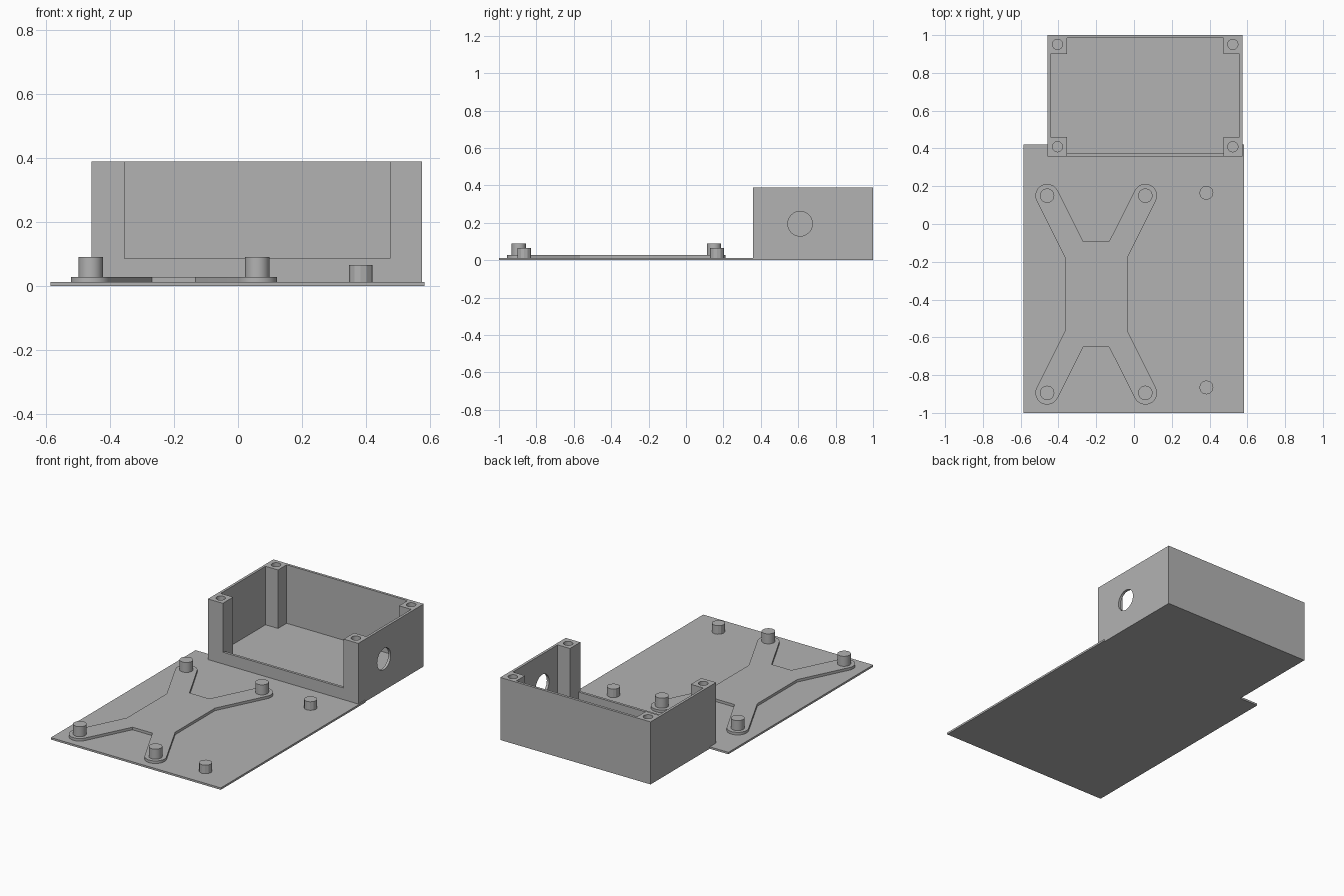
import bpy
import bmesh
import math
from mathutils import Vector

if "Cube" in bpy.data.objects:
    bpy.data.objects.remove(bpy.data.objects["Cube"])

GREY = (0.45, 0.45, 0.45, 1)
grey = bpy.data.materials.new("plain grey")
grey.use_nodes = True
grey.diffuse_color = GREY
grey.node_tree.nodes["Principled BSDF"].inputs["Base Color"].default_value = GREY


def prism(name, outline, z0, z1):
    """Extrude a counter-clockwise outline from z0 to z1."""
    bm = bmesh.new()
    face = bm.faces.new([bm.verts.new((x, y, z0)) for x, y in outline])
    top = bmesh.ops.extrude_face_region(bm, geom=[face])
    verts = [v for v in top["geom"] if isinstance(v, bmesh.types.BMVert)]
    bmesh.ops.translate(bm, verts=verts, vec=(0, 0, z1 - z0))
    bmesh.ops.recalc_face_normals(bm, faces=bm.faces)
    mesh = bpy.data.meshes.new(name)
    bm.to_mesh(mesh)
    bm.free()
    mesh.materials.append(grey)
    obj = bpy.data.objects.new(name, mesh)
    bpy.context.collection.objects.link(obj)
    return obj


def block(name, x0, x1, y0, y1, z0, z1):
    return prism(name, [(x0, y0), (x1, y0), (x1, y1), (x0, y1)], z0, z1)


def arc(x, y, r, start, end, steps):
    return [(x + r * math.cos(start + (end - start) * i / steps),
             y + r * math.sin(start + (end - start) * i / steps))
            for i in range(steps + 1)]


def cylinder(name, x, y, r, z0, z1, sides=32):
    return prism(name, arc(x, y, r, 0, math.tau, sides)[:-1], z0, z1)


def select(obj):
    bpy.ops.object.select_all(action='DESELECT')
    obj.select_set(True)
    bpy.context.view_layer.objects.active = obj


def smooth(obj):
    select(obj)
    bpy.ops.object.shade_smooth_by_angle(angle=math.radians(25))


def cut(obj, cutter):
    mod = obj.modifiers.new("cut", 'BOOLEAN')
    mod.operation = 'DIFFERENCE'
    mod.solver = 'EXACT'
    mod.object = cutter
    select(obj)
    bpy.ops.object.modifier_apply(modifier=mod.name)
    bpy.data.objects.remove(cutter)


# Base plate
block("base_plate", -0.585, 0.582, -1, 0.42, 0, 0.012)

# X-shaped bracket: one quarter outline, mirrored around its centre
CX, CY, DX, DY = -0.2, -0.372, 0.26, 0.522
lean = math.atan2(0.27, 0.135) - math.pi / 2
quarter = [(0.166, 0.195)] + arc(DX, DY, 0.062, lean, lean + math.pi, 16) + [(0.068, 0.279)]
outline = []
for sx, sy in ((1, 1), (-1, 1), (-1, -1), (1, -1)):
    points = [(CX + sx * x, CY + sy * y) for x, y in quarter]
    outline += points if sx * sy > 0 else points[::-1]
smooth(prism("cross_bracket", outline, 0.01, 0.028))

# Round pegs on the bracket arms
for side, sx in (("left", 1), ("right", -1)):
    for end, sy in (("back", 1), ("front", -1)):
        smooth(cylinder(f"bracket_peg_{end}_{side}", CX + sx * DX, CY + sy * DY,
                        0.038, 0.02, 0.09))

# Faceted pegs on the plate
for end, y in (("back", 0.165), ("front", -0.865)):
    cylinder(f"plate_peg_{end}", 0.383, y, 0.037, 0.01, 0.065, 12)

# Open-topped box with corner posts and a low front lip
box = block("open_box", -0.457, 0.575, 0.358, 1, 0, 0.388)
cut(box, block("cavity", -0.355, 0.475, 0.374, 0.984, 0.025, 0.5))
cut(box, block("side_recess", -0.441, 0.559, 0.46, 0.9, 0.025, 0.5))
cut(box, block("front_opening", -0.355, 0.475, 0.3, 0.5, 0.085, 0.5))

# Screw holes in the posts
for x in (-0.405, 0.523):
    for y in (0.409, 0.951):
        cut(box, cylinder("screw_hole", x, y, 0.027, 0.15, 0.5, 24))

# Round cable hole through the left wall
bore = cylinder("cable_hole", 0, 0, 0.066, -0.06, 0.06)
bore.rotation_euler.y = math.pi / 2
bore.location = Vector((0.57, 0.61, 0.195))
bpy.context.view_layer.update()
cut(box, bore)
smooth(box)
